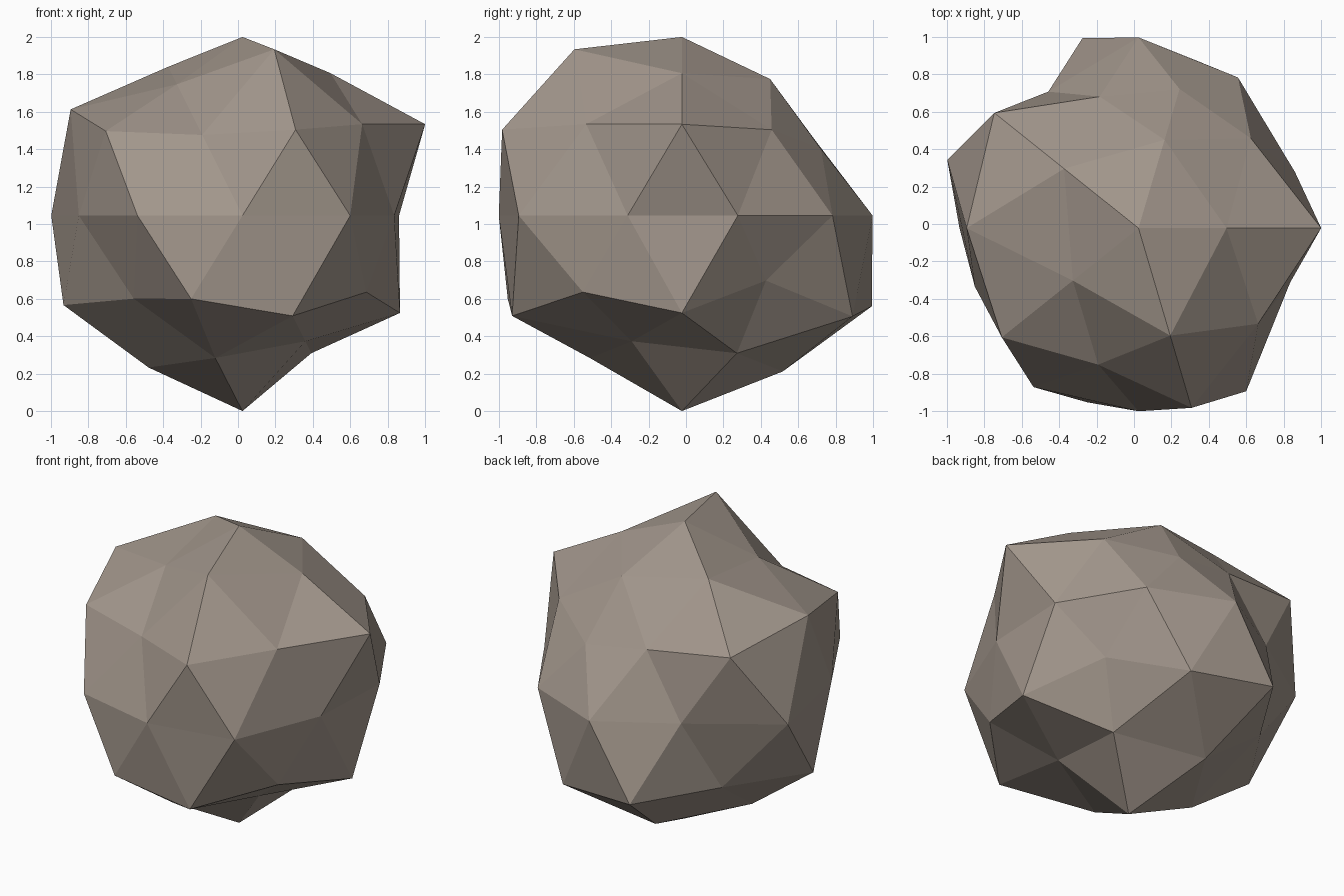
import bpy
import bmesh
import math
from mathutils import Vector

if "Cube" in bpy.data.objects:
    bpy.data.objects.remove(bpy.data.objects["Cube"])

# Rock: a low-poly sphere whose points are pushed in or out along their rays
CENTRE = Vector((0.024, -0.022, 1.045))
STRETCH_Y = 1.1

# Push factor for each ring of points (keyed by height), by rising azimuth
RINGS = {
    -1.0: [1.045],
    -0.9: [0.865, 0.98, 0.955, 0.895, 0.79],
    -0.5: [0.99, 1.025, 0.91, 0.845, 1.02],
    -0.4: [0.777, 1.085, 1.07, 0.995, 0.915],
    0.0: [0.88, 0.905, 0.927, 0.82, 1.075, 0.92, 0.955, 0.89, 0.98, 0.853],
    0.4: [1.092, 0.795, 1.065, 1.01, 1.027],
    0.5: [0.873, 0.79, 1.08, 0.82, 0.93],
    0.9: [0.895, 0.858, 0.935, 0.825, 1.045],
    1.0: [0.955],
}


def push_factor(co):
    ring = min(RINGS, key=lambda z: abs(z - round(co.z, 1)))
    factors = RINGS[ring]
    azimuth = (round(math.degrees(math.atan2(co.y, co.x))) + 1) % 360
    return factors[int(azimuth * len(factors) // 360)]


bm = bmesh.new()
bmesh.ops.create_icosphere(bm, subdivisions=2, radius=1.0)
for v in bm.verts:
    f = push_factor(v.co)
    v.co = CENTRE + f * Vector((v.co.x, v.co.y * STRETCH_Y, v.co.z))
bmesh.ops.recalc_face_normals(bm, faces=bm.faces[:])

mesh = bpy.data.meshes.new("rock")
bm.to_mesh(mesh)
bm.free()

# Single warm grey stone colour, flat facets
stone = bpy.data.materials.new("warm grey stone")
stone.diffuse_color = (0.36, 0.305, 0.26, 1.0)
stone.use_nodes = True
stone.node_tree.nodes["Principled BSDF"].inputs["Base Color"].default_value = stone.diffuse_color
mesh.materials.append(stone)

rock = bpy.data.objects.new("rock", mesh)
bpy.context.collection.objects.link(rock)
